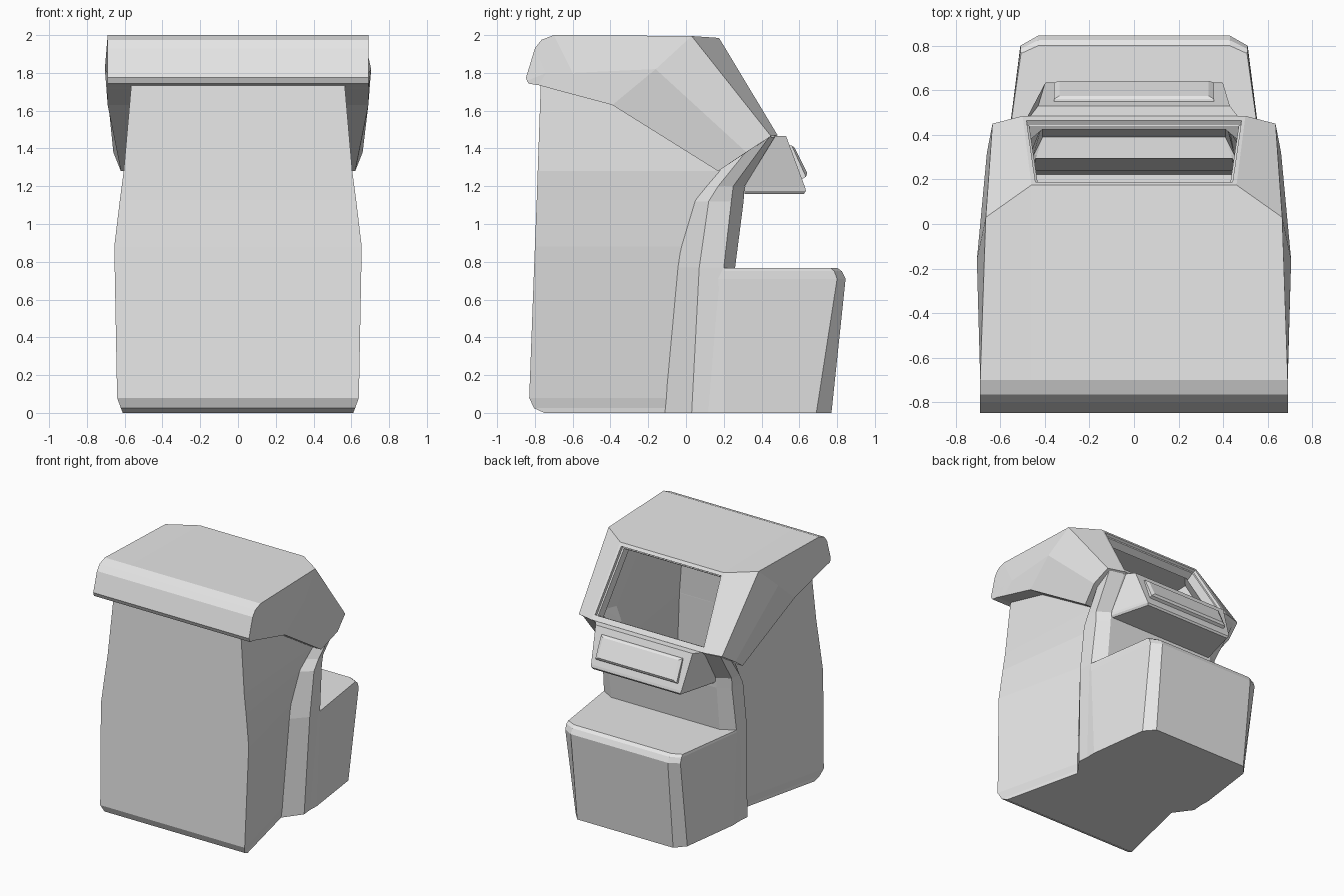
import bpy, bmesh

cube = bpy.data.objects.get("Cube")
if cube:
    bpy.data.objects.remove(cube, do_unlink=True)

grey = bpy.data.materials.new("plain_grey")
grey.use_nodes = True
grey.diffuse_color = (0.8, 0.8, 0.8, 1)
grey.node_tree.nodes["Principled BSDF"].inputs["Base Color"].default_value = (0.8, 0.8, 0.8, 1)


def loft(name, stations):
    """Skin mirrored half sections into a closed solid."""
    bm = bmesh.new()
    rings = []
    for half in stations:
        pts = list(half) + [(-x, y, z) for x, y, z in reversed(half)]
        rings.append([bm.verts.new(p) for p in pts])
    n = len(rings[0])
    for a, b in zip(rings, rings[1:]):
        for i in range(n):
            j = (i + 1) % n
            bm.faces.new((a[i], a[j], b[j], b[i]))
    bm.faces.new(rings[0])
    bm.faces.new(rings[-1])
    bmesh.ops.recalc_face_normals(bm, faces=bm.faces)
    mesh = bpy.data.meshes.new(name)
    bm.to_mesh(mesh)
    bm.free()
    mesh.materials.append(grey)
    obj = bpy.data.objects.new(name, mesh)
    bpy.context.collection.objects.link(obj)
    return obj


def levels(*rows):
    """Turn (z, (x, y), ...) rows into half sections."""
    return [[(x, y, z) for x, y in pts] for z, *pts in rows]


def cut(obj, cutter):
    mod = obj.modifiers.new("cut", "BOOLEAN")
    mod.operation = "DIFFERENCE"
    mod.solver = "EXACT"
    mod.object = cutter
    bpy.context.view_layer.objects.active = obj
    bpy.ops.object.modifier_apply(modifier=mod.name)


# Tall main body, drawn in at the back to form a groove
body = loft("body", levels(
    (0, (.61, -.75), (.46, -.11)),
    (.025, (.62, -.805), (.462, -.107)),
    (.08, (.64, -.83), (.465, -.1)),
    (.88, (.655, -.80), (.485, -.02)),
    (1.13, (.625, -.79), (.51, .06)),
    (1.28, (.605, -.785), (.54, .18)),
    (1.85, (.555, -.765), (.55, .12))))

# Rear column with chamfered edges, flaring into the hood
column = loft("rear_column", levels(
    (0, (.44, -.14), (.565, .03), (.55, .2), (.47, .25)),
    (.77, (.46, -.07), (.587, .07), (.587, .2), (.48, .26)),
    (1.12, (.48, .02), (.59, .12), (.575, .24), (.485, .305)),
    (1.2, (.49, .08), (.595, .17), (.58, .25), (.485, .31)),
    (1.46, (.52, .2), (.63, .38), (.61, .44), (.49, .47))))

# Low block behind the column
block = loft("rear_block", levels(
    (0, (.555, .05), (.56, .2), (.495, .69), (.425, .77)),
    (.71, (.58, .08), (.587, .2), (.51, .80), (.43, .845)),
    (.75, (.58, .08), (.587, .2), (.51, .785), (.43, .825)),
    (.768, (.58, .08), (.587, .2), (.507, .765), (.43, .8))))


def hood_nose(bottom, side, top):
    """Front hood section with a flat top."""
    return [(.69, *bottom), (.692, *side), (.69, *top), (.46, *top)]


# Overhanging hood, skinned from the front lip to the sloped rear
hood = loft("hood", [
    hood_nose((-.833, 1.743), (-.842, 1.758), (-.847, 1.775)),
    hood_nose((-.78, 1.735), (-.74, 1.8), (-.80, 1.93)),
    hood_nose((-.75, 1.727), (-.68, 1.8), (-.765, 1.975)),
    hood_nose((-.70, 1.713), (-.6, 1.8), (-.70, 2.0)),
    [(.69, -.39, 1.63), (.705, -.16, 1.82), (.665, .03, 1.995), (.46, .175, 1.985)],
    [(.62, .17, 1.28), (.66, .32, 1.38), (.635, .45, 1.465), (.5, .485, 1.47)]])

# Wedge shaped console under the window
console = loft("console", levels(
    (1.16, (.47, .31), (.385, .625)),
    (1.175, (.48, .31), (.395, .635)),
    (1.195, (.48, .31), (.4, .63)),
    (1.465, (.5, .44), (.43, .53))))

# Raised panel on the console slope
loft("console_panel", [
    [(.36, .53, 1.415), (.36, .61, 1.235)],
    [(.36, .56, 1.415), (.36, .635, 1.25)],
    [(.335, .575, 1.405), (.335, .642, 1.27)]])

# Hollow interior and window opening
cavity = loft("cavity_cutter", levels(
    (.03, (.58, -.77), (.42, -.13), (.48, .05), (.44, .22)),
    (.77, (.62, -.78), (.45, -.06), (.53, .1), (.45, .24)),
    (1.185, (.59, -.76), (.47, .08), (.52, .17), (.44, .295)),
    (1.19, (.59, -.76), (.47, .08), (.52, .17), (.41, .39)),
    (1.45, (.56, -.745), (.51, .15), (.56, .27), (.41, .45)),
    (1.95, (.53, -.73), (.53, -.3), (.52, -.02), (.42, .09))))
opening = loft("window_cutter", [
    [(.45, .255, 2.0), (.49, .53, 1.545)],
    [(.44, .17, 1.95), (.48, .445, 1.495)],
    [(.43, .17, 1.94), (.47, .44, 1.495)],
    [(.43, .02, 1.85), (.47, .28, 1.40)]])
for shell in (body, column, block, console, hood):
    cut(shell, cavity)
cut(hood, opening)
for tool in (cavity, opening):
    bpy.data.objects.remove(tool, do_unlink=True)
